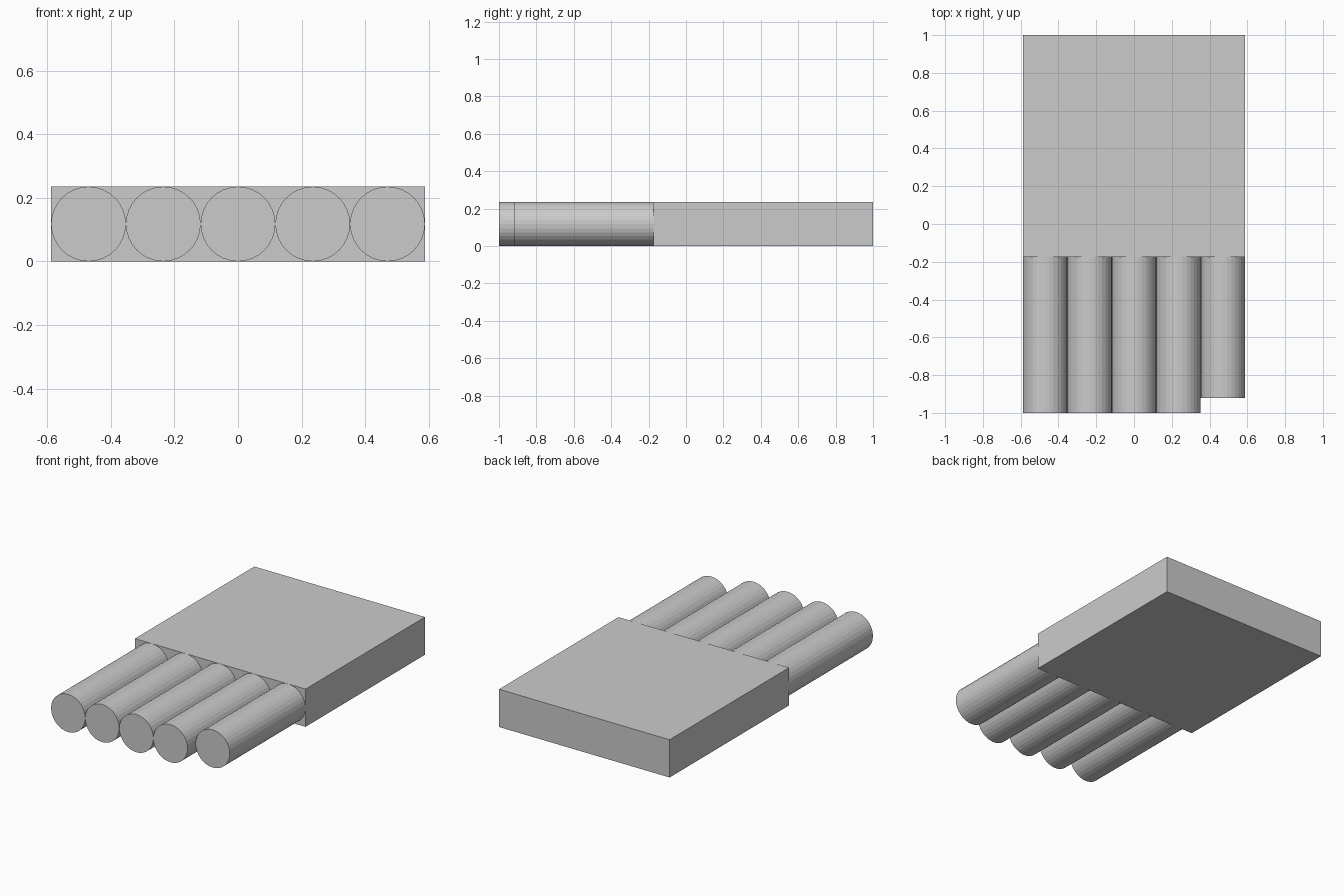
import bpy
from math import pi

if "Cube" in bpy.data.objects:
    bpy.data.objects.remove(bpy.data.objects["Cube"])

R = 0.1175          # rod radius, also half the block thickness
FACE_Y = -0.175     # front face of the block

# Flat block at the back
bpy.ops.mesh.primitive_cube_add(size=1, location=(0, (1 + FACE_Y) / 2, R))
block = bpy.context.object
block.name = "block"
block.scale = (10 * R, 1 - FACE_Y, 2 * R)


def rod(index, front_y):
    length = FACE_Y - front_y
    bpy.ops.mesh.primitive_cylinder_add(
        vertices=32, radius=R, depth=length, rotation=(pi / 2, 0, 0),
        location=((index - 2) * 2 * R, front_y + length / 2, R))
    bpy.context.object.name = f"rod_{index + 1}"


# Row of five rods, the rightmost one shorter
for i in range(5):
    rod(i, -0.92 if i == 4 else -1.0)
